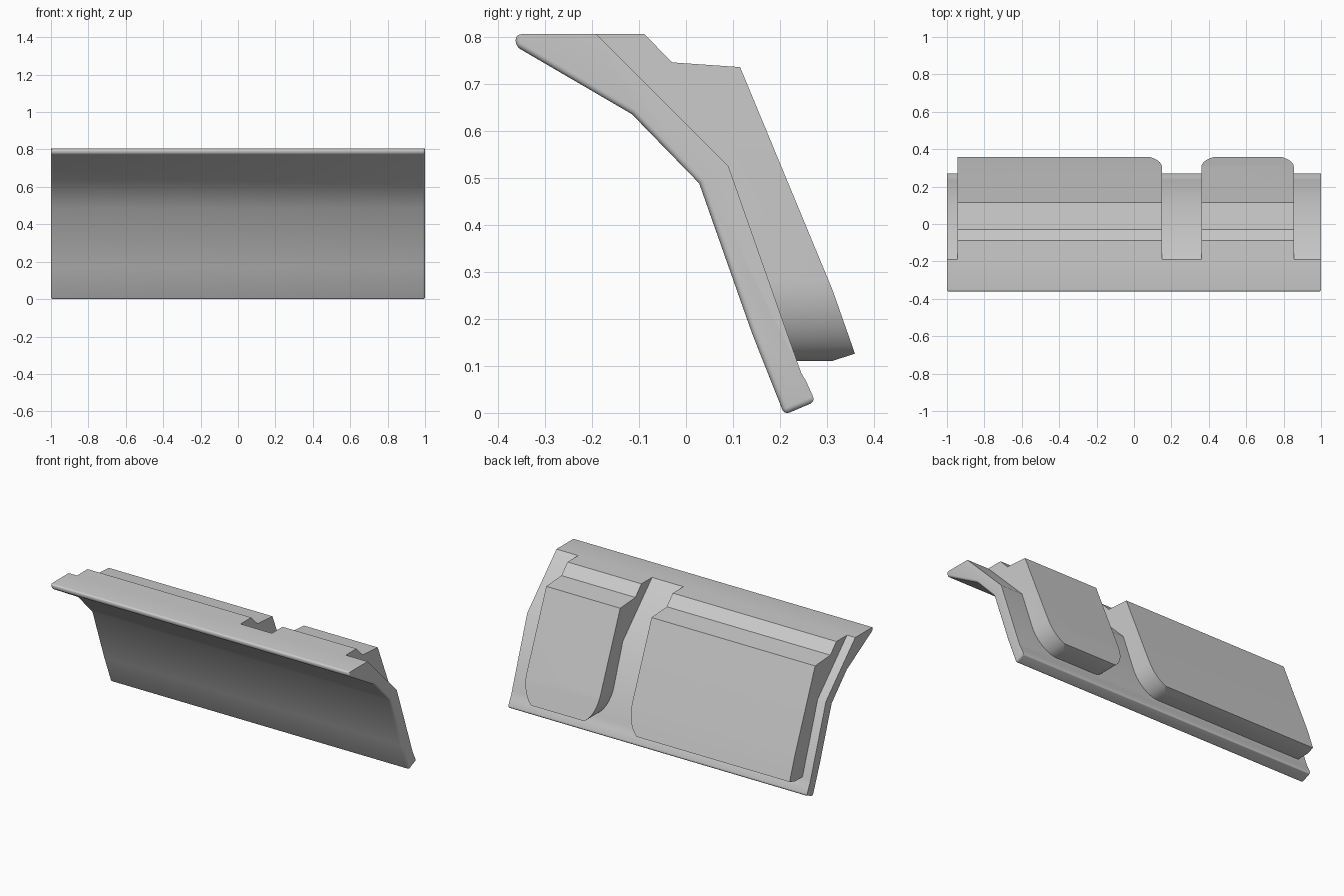
import bpy, bmesh, math
from mathutils import Vector

if "Cube" in bpy.data.objects:
    bpy.data.objects.remove(bpy.data.objects["Cube"])

grey = bpy.data.materials.new("plain grey")
grey.diffuse_color = (0.6, 0.6, 0.6, 1)
grey.use_nodes = True
grey.node_tree.nodes["Principled BSDF"].inputs["Base Color"].default_value = grey.diffuse_color


def prism(profile, x0, x1):
    """Extrude a (y, z) outline along x; returns the bmesh and its two vertex rings."""
    bm = bmesh.new()
    a = [bm.verts.new((x0, y, z)) for y, z in profile]
    b = [bm.verts.new((x1, y, z)) for y, z in profile]
    bm.faces.new(a)
    bm.faces.new(b)
    n = len(profile)
    for i in range(n):
        j = (i + 1) % n
        bm.faces.new((a[i], a[j], b[j], b[i]))
    bmesh.ops.recalc_face_normals(bm, faces=bm.faces[:])
    return bm, a, b


def finish(bm, name):
    bmesh.ops.recalc_face_normals(bm, faces=bm.faces[:])
    me = bpy.data.meshes.new(name)
    bm.to_mesh(me)
    bm.free()
    me.materials.append(grey)
    ob = bpy.data.objects.new(name, me)
    bpy.context.collection.objects.link(ob)
    bpy.ops.object.select_all(action='DESELECT')
    ob.select_set(True)
    bpy.context.view_layer.objects.active = ob
    bpy.ops.object.shade_smooth_by_angle(angle=math.radians(30))
    return ob


# Bent panel: front side first, from the top lip down to the bottom lip
panel = [(-0.362, 0.805), (-0.362, 0.779), (-0.115, 0.635), (0.028, 0.488),
         (0.14, 0.17), (0.209, -0.004), (0.275, 0.024), (0.255, 0.068),
         (0.245, 0.085), (0.236, 0.11), (0.09, 0.525), (-0.19, 0.805)]
bm, a, b = prism(panel, -1, 1)
# Round both lips and the front edges of the two ends
soft = [bm.edges.get((a[i], b[i])) for i in (0, 1, 5, 6)]
soft += [bm.edges.get((r[i], r[i + 1])) for r in (a, b) for i in range(6)]
bmesh.ops.bevel(bm, geom=soft, offset=0.012, offset_type='OFFSET', segments=4,
                profile=0.5, affect='EDGES', clamp_overlap=True)
finish(bm, "bent_panel")

# Raised back blocks, sunk slightly into the panel
block = [(-0.19, 0.805), (-0.088, 0.805), (-0.03, 0.745), (0.115, 0.735),
         (0.312, 0.26), (0.359, 0.126), (0.31, 0.11), (0.225, 0.11),
         (0.075, 0.52), (-0.198, 0.797)]
RX, RZ, ZC, STEPS = 0.12, 0.175, 0.285, 10


def back_block(name, x0, x1, rounded):
    bm, _, _ = prism(block, x0, x1)
    # Slice the rounded lower corners; side is -1 for left, 1 for right
    for side in rounded:
        cx = (x1 if side > 0 else x0) - side * RX
        arc = [Vector((cx + side * RX * math.cos(t), 0, ZC - RZ * math.sin(t)))
               for t in (math.pi / 2 * k / STEPS for k in range(STEPS + 1))]
        for p, q in zip(arc, arc[1:]):
            d = q - p
            normal = Vector((-d.z * side, 0, d.x * side)).normalized()
            if normal.z > 0:
                normal = Vector((normal.x, 0, -normal.z))
            cut = bmesh.ops.bisect_plane(bm, geom=bm.verts[:] + bm.edges[:] + bm.faces[:],
                                         dist=1e-6, plane_co=p, plane_no=normal,
                                         clear_outer=True)
            rim = [e for e in cut["geom_cut"]
                   if isinstance(e, bmesh.types.BMEdge) and e.is_boundary]
            if rim:
                bmesh.ops.holes_fill(bm, edges=rim, sides=0)
    finish(bm, name)


back_block("wide_back_block", -0.945, 0.15, (1,))
back_block("narrow_back_block", 0.36, 0.855, (-1, 1))
